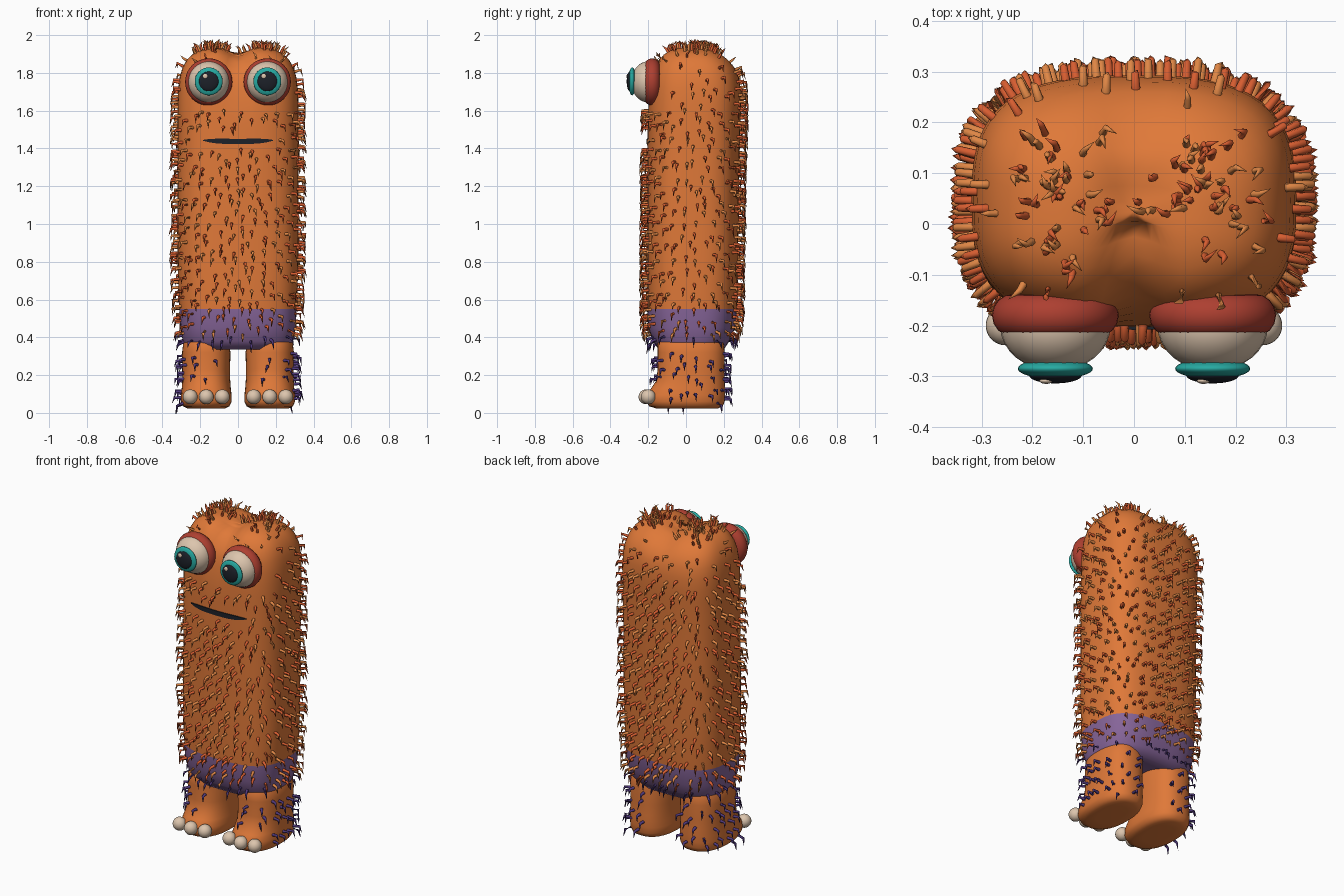
import bpy, bmesh, math, random
from mathutils import Vector
from mathutils.bvhtree import BVHTree

random.seed(4)
if "Cube" in bpy.data.objects:
    bpy.data.objects.remove(bpy.data.objects["Cube"], do_unlink=True)


def material(name, *rgb):
    m = bpy.data.materials.new(name)
    m.use_nodes = True
    m.diffuse_color = (*rgb, 1)
    m.node_tree.nodes["Principled BSDF"].inputs["Base Color"].default_value = (*rgb, 1)
    return m


ORANGE = material("orange skin", .74, .19, .04)
RUST = material("rust bristle", .68, .11, .03)
AMBER = material("amber bristle", .74, .24, .06)
PURPLE = material("purple shorts", .24, .13, .32)
INDIGO = material("indigo bristle", .08, .04, .2)
RED = material("red eyelid", .42, .05, .03)
CREAM = material("cream", .72, .56, .42)
TEAL = material("teal iris", .02, .4, .36)
BLACK = material("near black", .012, .015, .022)


def finish(bm, name, mats):
    """Turn a bmesh into a smooth shaded object."""
    bmesh.ops.recalc_face_normals(bm, faces=bm.faces)
    me = bpy.data.meshes.new(name)
    bm.to_mesh(me)
    bm.free()
    for m in mats:
        me.materials.append(m)
    for p in me.polygons:
        p.use_smooth = True
    ob = bpy.data.objects.new(name, me)
    bpy.context.collection.objects.link(ob)
    return ob


def bridge(bm, a, b):
    n = len(a)
    return [bm.faces.new((a[i], a[(i + 1) % n], b[(i + 1) % n], b[i])) for i in range(n)]


def loft(rings, cx, power, n=56):
    """Rounded-box rings (height, half width, front, back), capped at both ends."""
    bm = bmesh.new()
    loops = []
    for z, hx, yf, yb in rings:
        loop = []
        for i in range(n):
            t = math.tau * i / n
            c, s = math.cos(t), math.sin(t)
            x = math.copysign(abs(c) ** (2 / power), c) * hx
            y = math.copysign(abs(s) ** (2 / power), s) * (yb - yf) / 2
            loop.append(bm.verts.new((cx + x, y + (yf + yb) / 2, z)))
        loops.append(loop)
    for a, b in zip(loops, loops[1:]):
        bridge(bm, a, b)
    for loop in (loops[0], loops[-1]):
        mid = bm.verts.new(sum((v.co for v in loop), Vector()) / n)
        for i in range(n):
            bm.faces.new((loop[i], loop[(i + 1) % n], mid))
    bmesh.ops.recalc_face_normals(bm, faces=bm.faces)
    return bm


def ball(name, mat, loc, r, depth=None):
    """Sphere, flattened along y when a depth is given."""
    bpy.ops.mesh.primitive_uv_sphere_add(segments=32, ring_count=16, location=loc)
    ob = bpy.context.object
    ob.name = name
    ob.scale = (r, depth or r, r)
    ob.data.materials.append(mat)
    bpy.ops.object.shade_smooth()
    return ob


def bristle(bm, p, n, out, tip, r, mat):
    """Bent cone: straight out of the skin, then hooking over to the tip."""
    elbow = p + n * out
    loops = []
    for c, d, rad in ((p - n * .006, n, r), (elbow, (n + tip.normalized()).normalized(), r * .8)):
        u = d.orthogonal().normalized()
        w = d.cross(u)
        loops.append([bm.verts.new(c + (u * math.cos(a) + w * math.sin(a)) * rad)
                      for a in (math.tau * k / 6 for k in range(6))])
    end = bm.verts.new(elbow + tip)
    faces = bridge(bm, *loops)
    faces += [bm.faces.new((loops[1][i], loops[1][(i + 1) % 6], end)) for i in range(6)]
    for f in faces:
        f.material_index = mat


def rows(bm, tree, cx, cy, z, top, step, count, keep, pick):
    """Rows of drooping bristles around an upright form."""
    while z < top:
        phase = random.random()
        for i in range(count):
            a = math.tau * (i + phase + random.uniform(-.3, .3)) / count
            d = Vector((math.cos(a), math.sin(a), 0))
            h = z + random.uniform(-.5, .5) * step
            p, n, _, _ = tree.ray_cast(Vector((cx, cy, h)) + d, -d)
            if p and keep(p, n):
                tip = n * .008 + Vector((random.uniform(-.008, .008), 0, random.uniform(-.045, -.03)))
                bristle(bm, p, n, random.uniform(.025, .037), tip, .0095, pick(p))
        z += step


# Body with twin-lobed head and painted shorts
profile = [(.36, .05, 0, .06), (.345, .18, -.09, .14), (.335, .27, -.145, .2),
           (.38, .292, -.175, .23), (.45, .305, -.2, .26), (.55, .311, -.205, .27),
           (.8, .32, -.205, .275), (1.2, .32, -.205, .28), (1.5, .32, -.203, .287),
           (1.58, .32, -.202, .29), (1.65, .32, -.2, .293), (1.72, .316, -.195, .29),
           (1.78, .308, -.187, .28), (1.83, .293, -.172, .26), (1.87, .27, -.15, .228),
           (1.9, .24, -.125, .192), (1.92, .2, -.095, .15), (1.933, .15, -.06, .11),
           (1.94, .1, -.025, .075), (1.943, .05, .005, .045)]
bm = loft(profile, 0, 2.9)
for f in bm.faces:
    f.material_index = int(f.calc_center_median().z < .55)
for v in bm.verts:
    x, y, z = v.co
    if z > 1.56:
        rise = min(1, (z - 1.56) / .3)
        if y < 0:
            v.co.y += .035 * rise * math.exp(-(x / .06) ** 2)
        v.co.z -= .045 * rise ** 3 * math.exp(-(x / .07) ** 2) * (1 if y < .1 else .6)
bm.normal_update()
body_tree = BVHTree.FromBMesh(bm)
finish(bm, "body", [ORANGE, PURPLE])


# Body bristles, leaving the face clear
def clear_of_face(p, n):
    front = n.y < -.35
    return not (front and (p.z > 1.6 or (abs(p.z - 1.45) < .045 and abs(p.x) < .22)))


bm = bmesh.new()
rows(bm, body_tree, 0, .04, .4, 1.75, .05, 29, clear_of_face,
     lambda p: 2 if p.z < .41 else int(random.random() < .4))
rows(bm, body_tree, 0, .04, 1.76, 1.84, .05, 18, clear_of_face,
     lambda p: int(random.random() < .4))
# Tufts on the two head lobes
for i in range(120):
    side = random.choice((-1, 1))
    start = Vector((side * .15 + random.gauss(0, .065), random.gauss(.04, .08), 3))
    p, n, _, _ = body_tree.ray_cast(start, Vector((0, 0, -1)))
    if p and p.z > 1.84:
        lean = Vector((random.uniform(-.025, .025), random.uniform(-.025, .025), .018))
        bristle(bm, p, n, random.uniform(.018, .032), lean, .008, int(random.random() < .5))
finish(bm, "body_bristles", [RUST, AMBER, INDIGO])

# Legs with feet, toes and bristles
leg_profile = [(.022, .06, -.1, .12), (.024, .1, -.16, .17), (.035, .123, -.195, .195),
               (.06, .134, -.212, .205), (.095, .134, -.21, .207), (.13, .13, -.185, .207),
               (.17, .127, -.158, .205), (.23, .126, -.15, .203), (.32, .128, -.15, .205),
               (.37, .122, -.15, .2), (.41, .1, -.12, .18)]
for side, label in ((1, "left"), (-1, "right")):
    cx = side * .168
    bm = loft(leg_profile, cx, 2.4, 40)
    tree = BVHTree.FromBMesh(bm)
    finish(bm, label + "_leg", [ORANGE])
    bm = bmesh.new()
    rows(bm, tree, cx, .03, .07, .34, .055, 13,
         lambda p, n: n.x * side > -.5 and not (p.y < -.12 and p.z < .15) and p.z > .045,
         lambda p: 0)
    finish(bm, label + "_leg_bristles", [INDIGO])
    for k, (tx, ty) in enumerate(((.083, -.2), (.168, -.212), (.253, -.2))):
        ball(f"{label}_toe_{k + 1}", CREAM, (side * tx, ty, .085), .039)

    # Eyes
    ex, ez = side * .155, 1.752
    bpy.ops.mesh.primitive_torus_add(location=(ex, -.18, ez), rotation=(math.pi / 2, 0, 0),
                                     major_segments=40, minor_segments=16,
                                     major_radius=.083, minor_radius=.042)
    lid = bpy.context.object
    lid.name = label + "_eyelid_ring"
    lid.data.materials.append(RED)
    bpy.ops.object.shade_smooth()
    ball(label + "_eyeball", CREAM, (ex, -.2, ez), .109, .09)
    ball(label + "_iris", TEAL, (ex, -.285, ez + .003), .074, .02)
    ball(label + "_pupil", BLACK, (ex, -.298, ez + .003), .052, .016)
    ball(label + "_glint", CREAM, (ex - .018, -.309, ez + .03), .013, .006)

# Mouth: a thin lens following the face
bm = bmesh.new()
strips = []
steps = 24
for i in range(steps + 1):
    u = 2 * i / steps - 1
    p = body_tree.ray_cast(Vector((u * .185, -1, 1.437)), Vector((0, 1, 0)))[0]
    h = .002 + .012 * (1 - u ** 4)
    strips.append([bm.verts.new((p.x, p.y + dy, p.z + dz + .006 * u * u))
                   for dy, dz in ((-.005, -h), (-.005, h), (.003, h), (.003, -h))])
for a, b in zip(strips, strips[1:]):
    bridge(bm, a, b)
bm.faces.new(strips[0])
bm.faces.new(strips[-1])
mouth = finish(bm, "mouth", [BLACK])
for p in mouth.data.polygons:
    p.use_smooth = False
